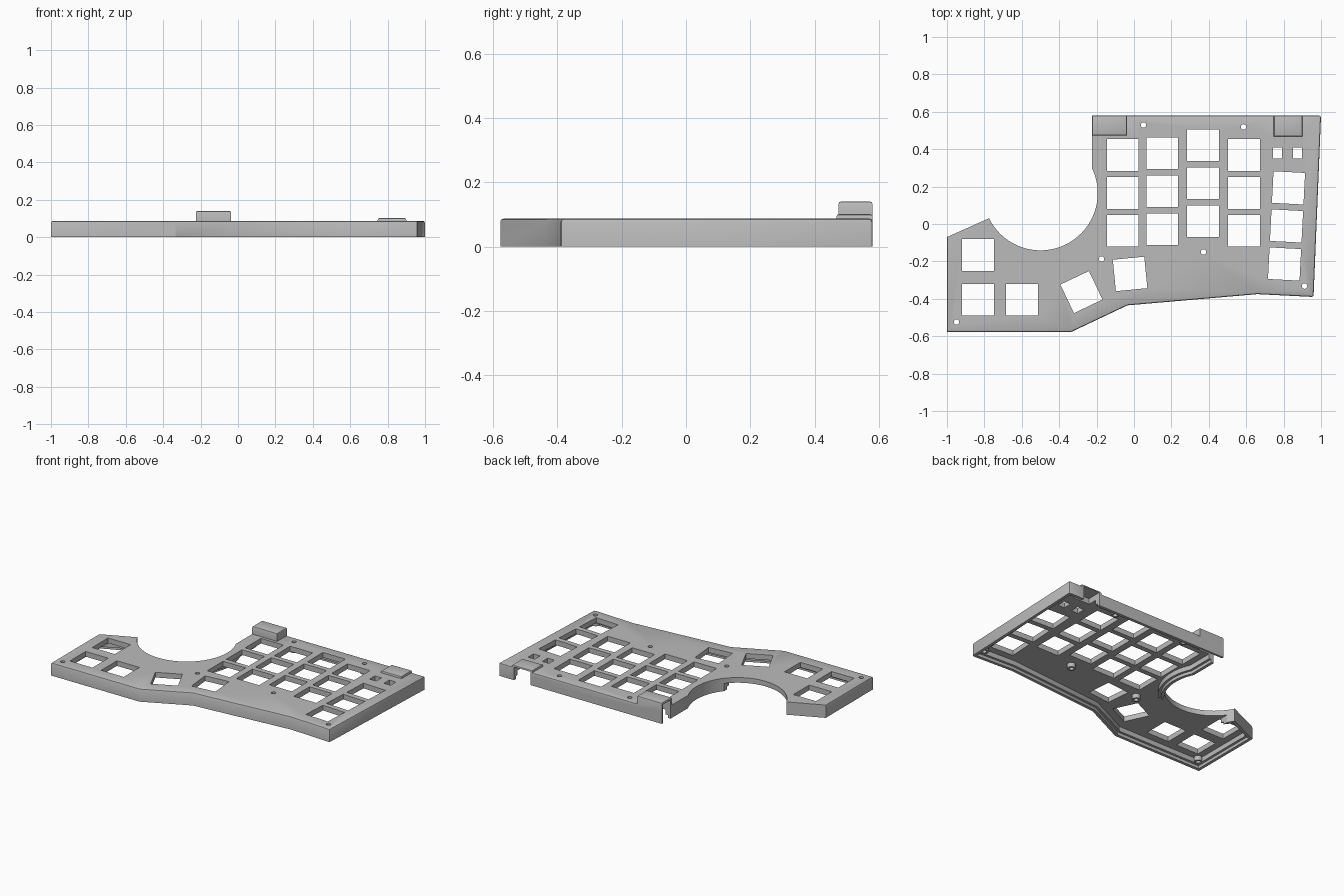
import bpy, bmesh
from math import radians, cos, sin
from mathutils import Vector, Matrix

if "Cube" in bpy.data.objects:
    bpy.data.objects.remove(bpy.data.objects["Cube"])

grey = bpy.data.materials.new("plain_grey")
grey.use_nodes = True
grey.diffuse_color = (0.5, 0.5, 0.5, 1)
grey.node_tree.nodes["Principled BSDF"].inputs["Base Color"].default_value = (0.5, 0.5, 0.5, 1)

TOP, PLATE = 0.087, 0.052        # top face and underside of the key plate
CX, CY, R = -0.5, 0.165, 0.306   # round bay


def make(name, bm):
    mesh = bpy.data.meshes.new(name)
    bm.normal_update()
    bm.to_mesh(mesh)
    bm.free()
    mesh.materials.append(grey)
    obj = bpy.data.objects.new(name, mesh)
    bpy.context.collection.objects.link(obj)
    return obj


def prism(name, points, z0, z1, soften=None):
    bm = bmesh.new()
    face = bm.faces.new([bm.verts.new((x, y, z0)) for x, y in points])
    up = bmesh.ops.extrude_face_region(bm, geom=[face])["geom"]
    bmesh.ops.translate(bm, vec=(0, 0, z1 - z0), verts=[v for v in up if isinstance(v, bmesh.types.BMVert)])
    bmesh.ops.recalc_face_normals(bm, faces=bm.faces)
    if soften:
        edges = [e for e in bm.edges if soften(e)]
        bmesh.ops.bevel(bm, geom=edges, offset=0.01, segments=2, profile=0.5, affect='EDGES')
    return make(name, bm)


def block(name, x0, x1, y0, y1, z0, z1, soften=None):
    return prism(name, [(x0, y0), (x1, y0), (x1, y1), (x0, y1)], z0, z1, soften)


def cylinders(name, spots, radius, z0, z1):
    bm = bmesh.new()
    for x, y in spots:
        bmesh.ops.create_cone(bm, cap_ends=True, segments=24, radius1=radius, radius2=radius, depth=z1 - z0,
                              matrix=Matrix.Translation((x, y, (z0 + z1) / 2)))
    return make(name, bm)


def boxes(name, spots, z0, z1):
    bm = bmesh.new()
    for x, y, turn, w, d in spots:
        place = Matrix.Translation((x, y, (z0 + z1) / 2)) @ Matrix.Rotation(radians(turn), 4, 'Z')
        bmesh.ops.create_cube(bm, size=1, matrix=place @ Matrix.Diagonal((w, d, z1 - z0, 1)))
    return make(name, bm)


def combine(target, other, operation):
    mod = target.modifiers.new(operation.lower(), 'BOOLEAN')
    mod.object, mod.operation, mod.solver = other, operation, 'EXACT'
    bpy.context.view_layer.objects.active = target
    bpy.ops.object.modifier_apply(modifier=mod.name)
    bpy.data.objects.remove(other)


def inset(points, d):
    result = []
    for i, p in enumerate(points):
        a = (Vector(p) - Vector(points[i - 1])).normalized()
        b = (Vector(points[(i + 1) % len(points)]) - Vector(p)).normalized()
        na, nb = Vector((-a.y, a.x)), Vector((-b.y, b.x))
        result.append(Vector(p) + (na + nb) * d / (1 + na.dot(nb)))
    return result


# Case outline with the round bay
arc = [(CX + R * cos(radians(t)), CY + R * sin(radians(t))) for t in range(26, -155, -5)]
outline = [(-1, -0.577), (-0.335, -0.577), (-0.035, -0.435), (0.66, -0.375), (0.96, -0.39),
           (1, 0.58), (-0.225, 0.58)] + arc + [(-1, -0.07)]


def rim_edge(e):
    mid = (e.verts[0].co + e.verts[1].co) / 2
    flat = abs(e.verts[0].co.z - e.verts[1].co.z) < 0.001
    in_bay = (mid.xy - Vector((CX, CY))).length < R + 0.01
    left = mid.x < -0.22 and mid.y > -0.06
    if flat:
        return mid.z > TOP - 0.001 and not in_bay and not left
    return mid.x > 0.9


def top_edge(e):
    return min(v.co.z for v in e.verts) > TOP + 0.005


case = prism("keyboard_case", outline, 0, TOP, rim_edge)

# Raised covers over the connectors
combine(case, block("cable_cover", -0.225, -0.037, 0.473, 0.58, 0.03, 0.141, top_edge), 'UNION')
combine(case, block("switch_cover", 0.747, 0.9, 0.467, 0.58, 0.03, 0.102, top_edge), 'UNION')

# Stepped cavity underneath
combine(case, prism("lower_cavity", inset(outline, 0.02), -0.05, 0.02), 'DIFFERENCE')
combine(case, prism("upper_cavity", inset(outline, 0.036), -0.05, PLATE), 'DIFFERENCE')
combine(case, block("bay_opening", -0.75, -0.265, -0.2, -0.005, -0.05, PLATE), 'DIFFERENCE')

# Connector pockets, open to the side and to the back
combine(case, block("cable_pocket", -0.3, -0.052, 0.487, 0.566, -0.05, 0.127), 'DIFFERENCE')
combine(case, block("switch_pocket", 0.762, 0.885, 0.482, 0.65, -0.05, 0.09), 'DIFFERENCE')

# Key openings: four staggered columns, tilted outer column, thumb fan
S = 0.169
keys = [(x, y + lift, 0, S, S) for x, lift in ((-0.061, 0), (0.152, 0.009), (0.369, 0.051), (0.588, 0))
        for y in (0.369, 0.166, -0.037)]
keys += [(0.826 - 0.0105 * i, 0.193 - 0.2035 * i, -3, S, S) for i in range(3)]
keys += [(-0.021, -0.267, 5.5, S, S), (-0.281, -0.364, 25.5, S, S),
         (-0.599, -0.406, 0, S, S), (-0.834, -0.406, 0, S, S), (-0.834, -0.166, 0, S, S)]
keys += [(x, 0.38, 0, 0.05, 0.058) for x in (0.767, 0.874)]
combine(case, boxes("key_openings", keys, -0.05, 0.2), 'DIFFERENCE')

# Screw posts and their holes
screws = [(0.051, 0.529), (0.586, 0.519), (-0.174, -0.187), (0.372, -0.15), (0.912, -0.332), (-0.949, -0.524)]
combine(case, cylinders("screw_posts", screws, 0.026, 0.022, 0.07), 'UNION')
combine(case, cylinders("screw_holes", screws, 0.0145, -0.05, 0.2), 'DIFFERENCE')

bpy.ops.object.select_all(action='DESELECT')
case.select_set(True)
bpy.context.view_layer.objects.active = case
bpy.ops.object.shade_smooth_by_angle(angle=radians(25))
